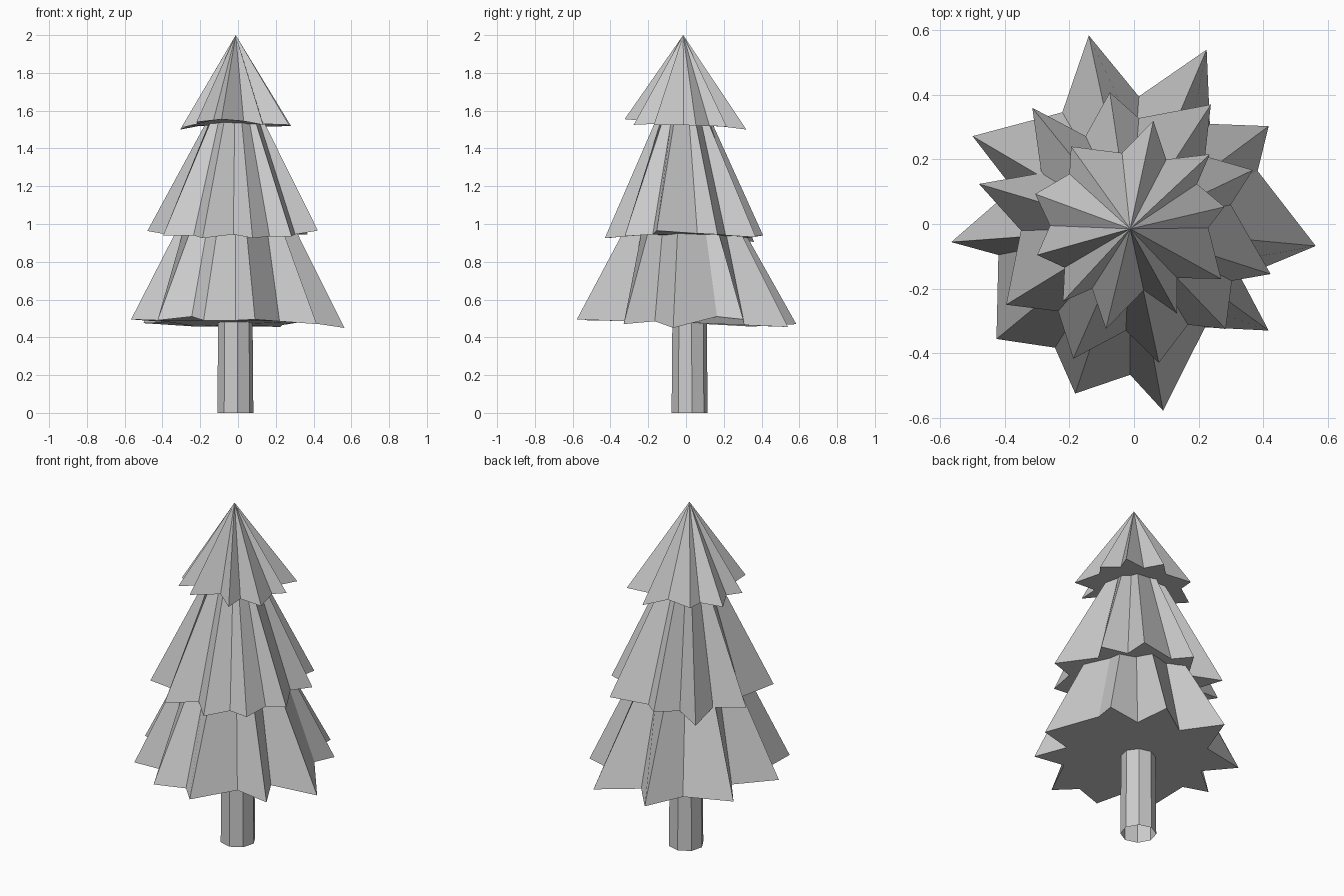
import bpy, bmesh, math

AXIS = (-0.012, -0.015)


def finish(bm, name):
    bmesh.ops.recalc_face_normals(bm, faces=bm.faces)
    me = bpy.data.meshes.new(name)
    bm.to_mesh(me)
    bm.free()
    ob = bpy.data.objects.new(name, me)
    bpy.context.collection.objects.link(ob)


def tier(name, tips, notches, top_z, top_r=0):
    """Star-shaped rim rising to a softened star ring, or to a point if top_r is 0."""
    bm = bmesh.new()
    rim = [bm.verts.new(p) for pair in zip(tips, notches) for p in pair]
    n = len(rim)
    bm.faces.new(rim)
    if top_r:
        dists = [math.dist(v.co.xy, AXIS) for v in rim]
        mean = sum(dists) / n
        top = []
        for v, d in zip(rim, dists):
            s = top_r * (0.6 / d + 0.4 / mean)
            top.append(bm.verts.new((AXIS[0] + (v.co.x - AXIS[0]) * s,
                                     AXIS[1] + (v.co.y - AXIS[1]) * s, top_z)))
        for i in range(n):
            j = (i + 1) % n
            bm.faces.new((rim[i], rim[j], top[j], top[i]))
    else:
        apex = bm.verts.new((*AXIS, top_z))
        for i in range(n):
            bm.faces.new((rim[i], rim[(i + 1) % n], apex))
    finish(bm, name)


# Trunk: open eight-sided tube
bm = bmesh.new()
rings = []
for z, r in ((0, 0.096), (0.48, 0.092)):
    rings.append([bm.verts.new((-0.014 + r * math.cos(math.radians(7 + 45 * i)),
                                0.019 + r * math.sin(math.radians(7 + 45 * i)), z))
                  for i in range(8)])
for i in range(8):
    j = (i + 1) % 8
    bm.faces.new((rings[0][i], rings[0][j], rings[1][j], rings[1][i]))
finish(bm, "trunk")

# Lower branches (each notch follows its tip, clockwise from above)
tips = [(-.14, .584, .47), (.225, .54, .455), (.417, .303, .495), (.563, -.068, .45),
        (.417, -.33, .47), (.09, -.578, .495), (-.182, -.525, .49), (-.426, -.356, .49),
        (-.566, -.056, .495), (-.5, .272, .475)]
notches = [(.015, .395, .46), (.235, .31, .465), (.383, .164, .51), (.33, -.165, .485),
           (.22, -.32, .485), (-.012, -.467, .49), (-.245, -.383, .51), (-.42, -.096, .49),
           (-.375, .11, .48), (-.222, .346, .457)]
tier("lower_branches", tips, notches, 0.95, 0.305)

# Middle branches
tips = [(-.075, .408, .94), (.238, .37, .93), (.368, .167, .945), (.423, -.155, .965),
        (.284, -.325, .935), (.077, -.43, .925), (-.188, -.417, .925), (-.396, -.25, .94),
        (-.48, .124, .963), (-.315, .36, .905)]
notches = [(.015, .328, .93), (.22, .21, .94), (.30, .06, .95), (.303, -.176, .945),
           (.167, -.312, .935), (-.025, -.33, .945), (-.235, -.27, .94), (-.35, -.02, .94),
           (-.287, .158, .93), (-.15, .272, .915)]
tier("middle_branches", tips, notches, 1.54, 0.147)

# Top branches
tips = [(.06, .32, 1.50), (.235, .216, 1.515), (.28, .053, 1.52), (.27, -.17, 1.525),
        (.133, -.277, 1.525), (-.087, -.325, 1.555), (-.22, -.24, 1.54), (-.3, -.096, 1.51),
        (-.306, .093, 1.50), (-.195, .24, 1.52)]
notches = [(.1, .2, 1.515), (.195, .124, 1.52), (.23, -.012, 1.525), (.133, -.167, 1.53),
           (.03, -.205, 1.545), (-.13, -.2, 1.55), (-.215, -.135, 1.53), (-.26, -.005, 1.52),
           (-.2, .155, 1.52), (-.037, .22, 1.52)]
tier("top_branches", tips, notches, 2.0)
